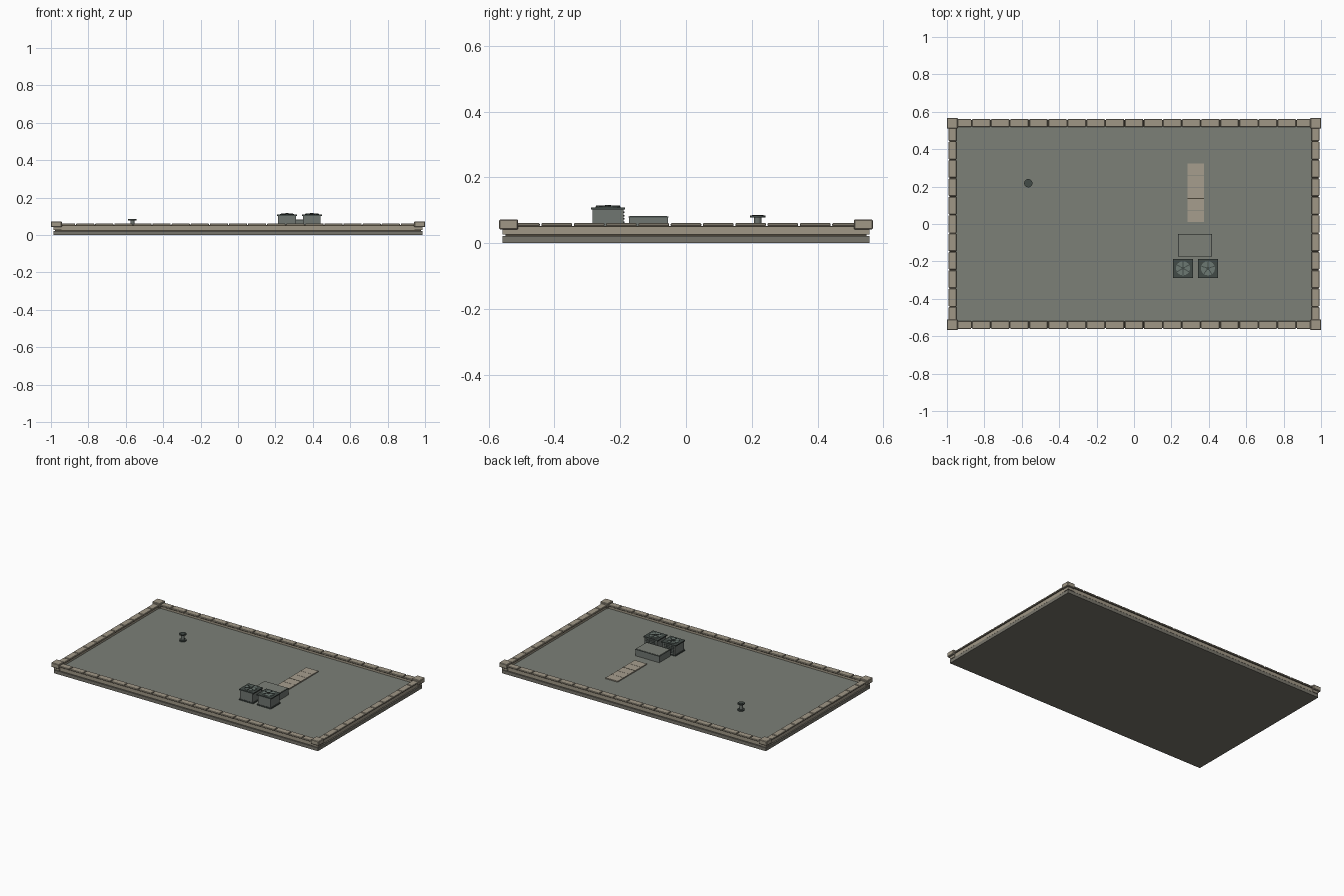
import bpy, math
from mathutils import Matrix

cube = bpy.data.objects.get("Cube")
if cube:
    bpy.data.objects.remove(cube)


def material(name, r, g, b):
    m = bpy.data.materials.new(name)
    m.use_nodes = True
    m.diffuse_color = (r, g, b, 1)
    node = m.node_tree.nodes["Principled BSDF"]
    node.inputs["Base Color"].default_value = (r, g, b, 1)
    node.inputs["Roughness"].default_value = 0.9
    return m


ROOF = material("roof grey", 0.20, 0.215, 0.185)
BASE = material("base stone", 0.19, 0.18, 0.15)
STONE = material("parapet stone", 0.35, 0.31, 0.24)
MORTAR = material("dark mortar", 0.07, 0.058, 0.04)
TILE = material("pale tile", 0.38, 0.34, 0.27)
METAL = material("unit metal", 0.16, 0.18, 0.165)
DARK = material("dark metal", 0.055, 0.07, 0.063)
FAN = material("fan metal", 0.15, 0.19, 0.17)


def finish(name, mat, bevel=0):
    o = bpy.context.object
    o.name = name
    o.data.materials.append(mat)
    if bevel:
        mod = o.modifiers.new("soft edge", 'BEVEL')
        mod.width, mod.segments = bevel, 1
    return o


def box(name, x, y, z, mat, bevel=0):
    """Box from three (low, high) ranges."""
    bpy.ops.mesh.primitive_cube_add(size=1)
    size = [r[1] - r[0] for r in (x, y, z)]
    mid = [(r[0] + r[1]) / 2 for r in (x, y, z)]
    bpy.context.object.data.transform(Matrix.Translation(mid) @ Matrix.Diagonal((*size, 1)))
    return finish(name, mat, bevel)


def around(c, half):
    return (c - half, c + half)


def cylinder(name, x, y, z, r, mat, sides=12):
    bpy.ops.mesh.primitive_cylinder_add(vertices=sides, radius=r, depth=z[1] - z[0],
                                        location=(x, y, (z[0] + z[1]) / 2))
    return finish(name, mat)


def ring(name, outer_x, outer_y, width, z, mat):
    """Four straight walls round the edge."""
    for s in (-1, 1):
        box(name + "_long", (-outer_x, outer_x), around(s * (outer_y - width / 2), width / 2), z, mat)
        box(name + "_short", around(s * (outer_x - width / 2), width / 2),
            (-outer_y + width, outer_y - width), z, mat)


# Base and roof deck
DECK = 0.036
box("base_slab", (-0.987, 0.987), (-0.557, 0.557), (0, 0.022), BASE)
box("base_joint", (-0.978, 0.978), (-0.548, 0.548), (0.022, 0.027), MORTAR)
box("roof_deck", (-0.955, 0.955), (-0.525, 0.525), (0.027, DECK), ROOF)

# Parapet wall and the mortar bed under the caps
ring("parapet_wall", 0.983, 0.553, 0.03, (0.026, 0.049), STONE)
ring("mortar_bed", 0.986, 0.556, 0.035, (0.049, 0.053), MORTAR)


# Cap stones
def caps(name, count, half, edge, along_x):
    step = 2 * half / count
    for s in (-1, 1):
        for i in range(count):
            a = around(-half + (i + 0.5) * step, step / 2 - 0.0025)
            b = around(s * edge, 0.021)
            x, y = (a, b) if along_x else (b, a)
            box(name, x, y, (0.052, 0.061), STONE, 0.002)


caps("long_cap", 19, 0.97, 0.54, True)
caps("short_cap", 11, 0.54, 0.97, False)

# Corner posts and blocks
for sx in (-1, 1):
    for sy in (-1, 1):
        box("corner_post", around(sx * 0.966, 0.021), around(sy * 0.536, 0.021),
            (0.026, 0.043), STONE)
        box("corner_block", around(sx * 0.971, 0.029), around(sy * 0.539, 0.029),
            (0.042, 0.072), STONE, 0.003)

# Row of tiles
for i in range(5):
    y = 0.042 + i * 0.0625
    box("roof_tile", (0.285, 0.375), around(y, 0.0305), (DECK, DECK + 0.007), TILE)
box("tile_joint", (0.285, 0.375), around(0.136, 0.002), (DECK, DECK + 0.008), MORTAR)

# Low plant box with a thin dark edge
box("plant_box", (0.238, 0.415), (-0.173, -0.055), (DECK, 0.081), METAL)
box("plant_box_rim", (0.236, 0.417), (-0.175, -0.053), (0.078, 0.081), DARK)
box("plant_box_top", (0.24, 0.413), (-0.171, -0.057), (0.08, 0.083), ROOF)


# Fan units
def fan_unit(cx, cy, blades, turn):
    box("fan_plinth", around(cx, 0.052), around(cy, 0.05), (DECK, DECK + 0.007), DARK)
    box("fan_body", around(cx, 0.047), around(cy, 0.047), (DECK, 0.104), METAL)
    box("fan_lid", around(cx, 0.054), around(cy, 0.051), (0.102, 0.109), DARK)
    for i in range(5):
        z = 0.052 + i * 0.01
        box("louver", around(cx, 0.038), (cy + 0.045, cy + 0.05), (z, z + 0.004), DARK)
    cylinder("fan_disc", cx, cy, (0.108, 0.1115), 0.038, FAN, 16)
    for i in range(blades):
        o = box("fan_blade", (0.006, 0.036), around(0, 0.0022), (0, 0.003), DARK)
        o.location = (cx, cy, 0.111)
        o.rotation_euler.z = turn + i * math.tau / blades
    cylinder("fan_hub", cx, cy, (0.111, 0.116), 0.009, DARK, 8)


fan_unit(0.262, -0.237, 6, math.pi / 2)
fan_unit(0.395, -0.237, 5, math.pi / 2)

# Vent pipe
PX, PY = -0.565, 0.218
cylinder("pipe_base", PX, PY, (DECK, DECK + 0.008), 0.022, DARK)
cylinder("pipe_stem", PX, PY, (DECK, 0.08), 0.011, METAL)
cylinder("pipe_cap", PX, PY, (0.078, 0.084), 0.023, DARK)
cylinder("pipe_cap_top", PX, PY, (0.084, 0.086), 0.017, DARK)
